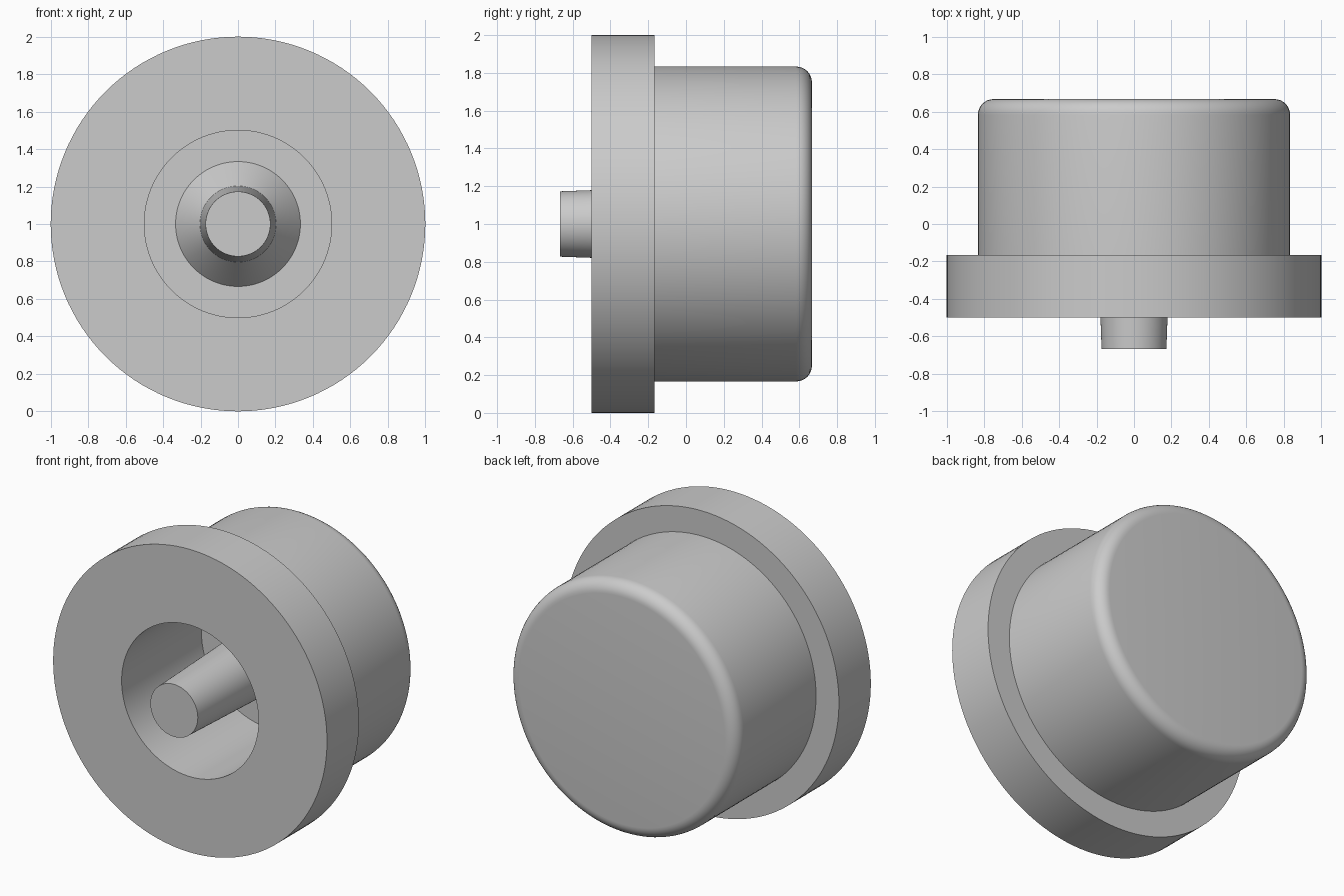
import bpy, bmesh, math
from mathutils import Matrix, Vector

cube = bpy.data.objects.get("Cube")
if cube:
    bpy.data.objects.remove(cube, do_unlink=True)

U = 1 / 6          # design module: the flange radius is six modules
SEGMENTS = 128

grey = bpy.data.materials.new("light grey")
grey.use_nodes = True
colour = (0.6, 0.6, 0.6, 1)
grey.diffuse_color = colour
grey.node_tree.nodes["Principled BSDF"].inputs["Base Color"].default_value = colour


def lathe(name, profile):
    """Turn a profile of (radius, y) points around the horizontal y axis at z = 1."""
    bm = bmesh.new()
    verts = [bm.verts.new((r, y, 0)) for r, y in profile]
    edges = [bm.edges.new(pair) for pair in zip(verts, verts[1:])]
    bmesh.ops.spin(bm, geom=verts + edges, cent=(0, 0, 0), axis=(0, 1, 0),
                   angle=math.tau, steps=SEGMENTS, use_duplicate=False)
    bmesh.ops.remove_doubles(bm, verts=bm.verts, dist=1e-5)
    bmesh.ops.recalc_face_normals(bm, faces=bm.faces)
    # Every part has an end cap on the axis; use it to orient the shell outwards
    cap = max(bm.faces, key=lambda f: abs(f.calc_center_median().y))
    if cap.normal.dot(cap.calc_center_median()) < 0:
        bmesh.ops.reverse_faces(bm, faces=bm.faces)
    bmesh.ops.translate(bm, verts=bm.verts, vec=(0, 0, 1))
    mesh = bpy.data.meshes.new(name)
    bm.to_mesh(mesh)
    bm.free()
    mesh.materials.append(grey)
    obj = bpy.data.objects.new(name, mesh)
    bpy.context.collection.objects.link(obj)
    bpy.ops.object.select_all(action='DESELECT')
    obj.select_set(True)
    bpy.context.view_layer.objects.active = obj
    bpy.ops.object.shade_smooth_by_angle(angle=math.radians(30))
    return obj


# Housing: bored flange, drum and rounded back edge
fillet = U / 2
rounded = [(5 * U - fillet + fillet * math.cos(a), 4 * U - fillet + fillet * math.sin(a))
           for a in (math.pi / 2 * i / 8 for i in range(9))]
lathe("housing", [(2 * U, 2 * U), (3 * U, 2 * U), (3 * U, -3 * U), (6 * U, -3 * U),
                  (6 * U, -U), (5 * U, -U)] + rounded + [(0, 4 * U)])

# Spindle: slightly tapered pin standing on a conical foot
lathe("spindle", [(0, -4 * U), (0.173, -4 * U), (0.203, U), (2 * U, 2 * U)])
